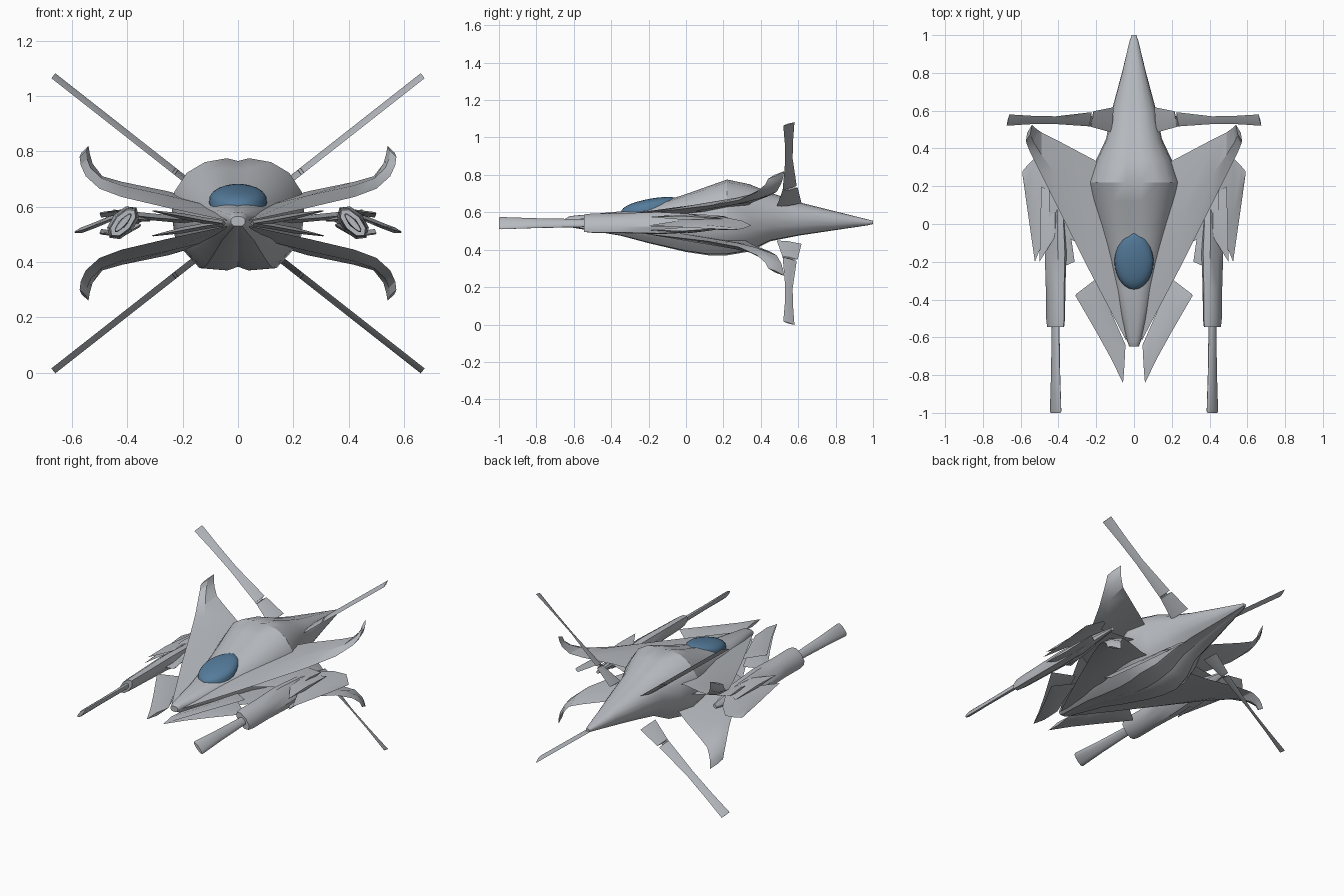
import bpy, bmesh, math
from mathutils import Vector

cube = bpy.data.objects.get("Cube")
if cube:
    bpy.data.objects.remove(cube, do_unlink=True)

AXIS = 0.54  # height of the plane mirroring upper and lower surfaces


def material(name, rgb):
    m = bpy.data.materials.new(name)
    m.use_nodes = True
    m.diffuse_color = (*rgb, 1)
    m.node_tree.nodes["Principled BSDF"].inputs["Base Color"].default_value = (*rgb, 1)
    return m


GREY = material("hull grey", (0.47, 0.49, 0.52))
BLUE = material("canopy blue", (0.09, 0.20, 0.33))


def finish(bm, name, mat, angle=30):
    bmesh.ops.recalc_face_normals(bm, faces=bm.faces)
    mesh = bpy.data.meshes.new(name)
    bm.to_mesh(mesh)
    bm.free()
    mesh.materials.append(mat)
    ob = bpy.data.objects.new(name, mesh)
    bpy.context.collection.objects.link(ob)
    bpy.ops.object.select_all(action="DESELECT")
    ob.select_set(True)
    bpy.context.view_layer.objects.active = ob
    bpy.ops.object.shade_smooth_by_angle(angle=math.radians(angle))


def loft(name, rings, angle=30):
    """Skin closed rings of equal point count and cap both ends."""
    bm = bmesh.new()
    loops = [[bm.verts.new(p) for p in ring] for ring in rings]
    n = len(loops[0])
    for a, b in zip(loops, loops[1:]):
        for i in range(n):
            j = (i + 1) % n
            bm.faces.new((a[i], a[j], b[j], b[i]))
    bm.faces.new(loops[0])
    bm.faces.new(loops[-1])
    finish(bm, name, GREY, angle)


def blade(name, stations, thick, sx=1, sz=1):
    """Thin wing from (leading point, trailing point) pairs, with a ridge."""
    pts = [[Vector((x * sx, y, AXIS + (z - AXIS) * sz)) for x, y, z in s] for s in stations]
    mids = [(a + b) / 2 for a, b in pts]
    rings = []
    for i, (a, b) in enumerate(pts):
        span = mids[min(i + 1, len(mids) - 1)] - mids[max(i - 1, 0)]
        chord = pts[0][1] - pts[0][0] if (b - a).length < 0.01 else b - a
        t = thick * min(1, (b - a).length / 0.25 + 0.15)
        normal = span.cross(chord).normalized() * t / 2
        ridge = a.lerp(b, 0.45)
        rings.append([a, ridge + normal, b, ridge - normal])
    loft(name, rings, angle=25)


def tube(name, stations, cx, cz, tilt, sides):
    """Elliptical tube along y from (y, half width, half thickness)."""
    rings = []
    for y, w, h in stations:
        ring = []
        for k in range(sides):
            a = 2 * math.pi * k / sides
            u, v = w * math.cos(a), h * math.sin(a)
            ring.append((cx + u * math.cos(tilt) - v * math.sin(tilt), y,
                         cz + u * math.sin(tilt) + v * math.cos(tilt)))
        rings.append(ring)
    loft(name, rings, angle=40)


# Fuselage: faceted section with shallow grooves above and below
half = [(0, .95), (.17, 1), (.5, .93), (.77, .74), (.96, .4), (1, 0),
        (.95, -.4), (.82, -.65), (.58, -.96), (.17, -1), (0, -.93)]
section = half + [(-x, z) for x, z in half[-2:0:-1]]
hull = [(-.648, .026, .565, .53), (-.62, .036, .58, .52), (-.35, .1, .605, .475),
        (-.2, .14, .635, .435), (0, .19, .697, .388), (.12, .22, .74, .37),
        (.22, .24, .775, .37), (.34, .2, .75, .39), (.45, .148, .705, .445),
        (.6, .118, .655, .475), (.8, .064, .605, .505), (.97, .023, .562, .53),
        (1, .012, .555, .537)]
loft("fuselage", [[(x * w, y, (top + bot) / 2 + z * (top - bot) / 2) for x, z in section]
                  for y, w, top, bot in hull])

# Canopy: flattened egg shape rising to the rear
bm = bmesh.new()
bmesh.ops.create_uvsphere(bm, u_segments=24, v_segments=14, radius=1)
for v in bm.verts:
    x, y, z = v.co
    v.co = (x * .105 * (1 - .15 * max(y, 0)), -.19 + .16 * y,
            .607 + .066 * math.copysign(abs(z) ** .55, z) + .028 * y)
finish(bm, "canopy", BLUE)

# Curved main wing, from the nose to the upturned tip
wing = [((.04, -.62, .55), (.1, .28, .61)),
        ((.25, -.22, .595), (.25, .36, .655)),
        ((.42, .12, .635), (.42, .45, .69)),
        ((.5, .28, .665), (.49, .485, .71)),
        ((.55, .38, .71), (.525, .51, .755)),
        ((.568, .425, .75), (.535, .52, .79)),
        ((.572, .44, .78), (.54, .525, .82))]


def fin_pair(x, front, back):
    """Twisted chord: front edge low and outward, back edge high and inward."""
    z = .62 + (x - .09) * .785
    return ((x + .007, front, z - .009), (x - .007, back, z + .009))


# Long tail fin with a small slot in its trailing edge
fin = [fin_pair(*s) for s in [(.115, .485, .618), (.222, .515, .597),
                              (.224, .515, .56), (.23, .516, .56), (.232, .517, .592),
                              (.42, .53, .57), (.55, .528, .573), (.667, .52, .58)]]

# Forward canard
canard = [((.058, -.843, .54), (.045, -.64, .54)),
          ((.12, -.715, .55), (.12, -.47, .55)),
          ((.2, -.57, .565), (.2, -.29, .565)),
          ((.31, -.38, .585), (.305, -.37, .585))]

# Middle strut wing carrying the weapon pod
strut = [((.1, -.2, .545), (.12, .3, .545)),
         ((.3, -.1, .56), (.3, .24, .565)),
         ((.45, -.02, .575), (.45, .2, .58))]

# Pod panels
outer_panel = [((.4, -.08, .575), (.42, .2, .575)),
               ((.46, -.04, .555), (.47, .3, .555)),
               ((.525, -.2, .53), (.525, .35, .53)),
               ((.565, .08, .515), (.565, .31, .515)),
               ((.59, .26, .508), (.59, .28, .508))]
upper_panel = [((.35, -.2, .545), (.37, .1, .545)),
               ((.42, -.07, .585), (.42, .15, .575)),
               ((.5, -.2, .575), (.49, .2, .565))]
inner_panel = [((.315, -.2, .55), (.32, -.16, .55)),
               ((.36, -.22, .555), (.36, .12, .555)),
               ((.42, -.3, .56), (.42, .2, .56))]

for sx, side in ((1, "left"), (-1, "right")):
    for sz, level in ((1, "upper"), (-1, "lower")):
        blade(f"{side}_{level}_wing", wing, .035, sx, sz)
        blade(f"{side}_{level}_tail_fin", fin, .016, sx, sz)
        blade(f"{side}_{level}_canard", canard, .022, sx, sz)
        blade(f"{side}_{level}_panel", upper_panel, .02, sx, sz)
    blade(f"{side}_pod_strut", strut, .025, sx)
    blade(f"{side}_outer_panel", outer_panel, .02, sx)
    blade(f"{side}_inner_panel", inner_panel, .02, sx)
    # Weapon pod and flared flat barrel, tilted down toward the outside
    tilt = -sx * math.radians(48)
    tube(f"{side}_weapon_pod", [(-.545, .062, .03), (-.5, .068, .034), (-.35, .067, .038),
                                (-.15, .073, .044), (.05, .06, .036), (.3, .015, .01)],
         sx * .415, .542, tilt, 8)
    tube(f"{side}_barrel", [(-1, .04, .01), (-.99, .044, .013),
                            (-.8, .034, .013), (-.5, .024, .016)],
         sx * .415, .542, tilt, 12)
